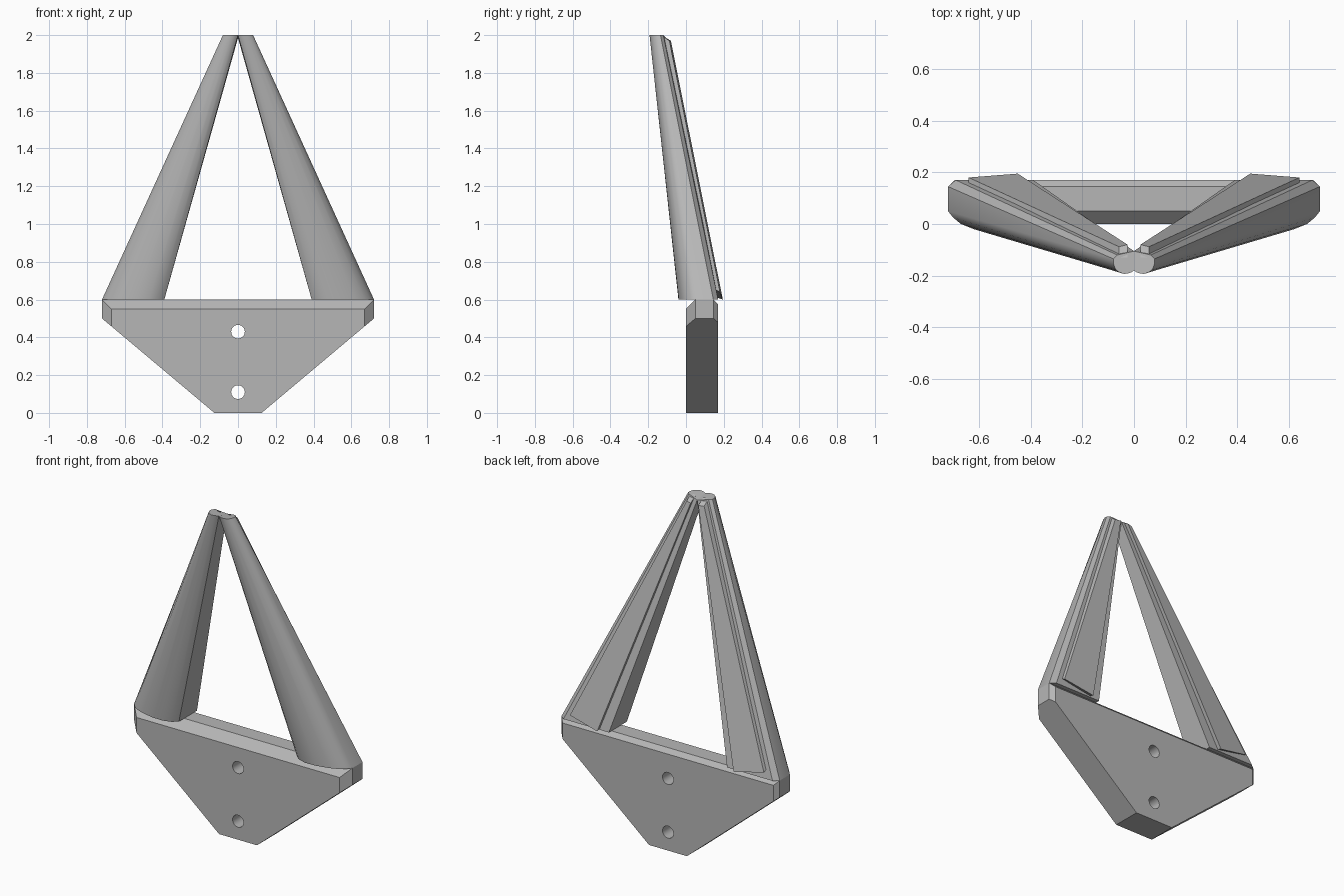
import bpy, bmesh
from math import radians

cube = bpy.data.objects.get("Cube")
if cube:
    bpy.data.objects.remove(cube, do_unlink=True)

grey = bpy.data.materials.new("matte grey")
grey.use_nodes = True
COLOUR = (0.47, 0.47, 0.47, 1)
grey.diffuse_color = COLOUR
grey.node_tree.nodes["Principled BSDF"].inputs["Base Color"].default_value = COLOUR


def make_object(name, bm):
    bmesh.ops.recalc_face_normals(bm, faces=bm.faces)
    mesh = bpy.data.meshes.new(name)
    bm.to_mesh(mesh)
    bm.free()
    mesh.materials.append(grey)
    obj = bpy.data.objects.new(name, mesh)
    bpy.context.collection.objects.link(obj)
    return obj


def activate(obj):
    bpy.ops.object.select_all(action="DESELECT")
    obj.select_set(True)
    bpy.context.view_layer.objects.active = obj


def apply_modifiers(obj):
    activate(obj)
    for mod in list(obj.modifiers):
        bpy.ops.object.modifier_apply(modifier=mod.name)


def loft(bottom, top):
    """Closed solid between two matching loops."""
    bm = bmesh.new()
    low = [bm.verts.new(p) for p in bottom]
    high = [bm.verts.new(p) for p in top]
    n = len(low)
    for i in range(n):
        j = (i + 1) % n
        bm.faces.new((low[i], low[j], high[j], high[i]))
    bm.faces.new(low)
    bm.faces.new(high)
    return bm


def mirrored(name, bm, angle):
    obj = make_object(name, bm)
    mod = obj.modifiers.new("Mirror", "MIRROR")
    mod.use_mirror_merge = False
    apply_modifiers(obj)
    bpy.ops.object.shade_smooth_by_angle(angle=radians(angle))
    return obj


# Base plate, with cut upper corners
DEPTH = 0.17
half = [(0.125, 0), (0.72, 0.5), (0.72, 0.6)]
outline = half + [(-x, z) for x, z in reversed(half)]
bm = loft([(x, 0, z) for x, z in outline], [(x, DEPTH, z) for x, z in outline])
for side_y, size in ((0, 0.05), (DEPTH, 0.025)):
    edges = [e for e in bm.edges
             if all(abs(v.co.x) > 0.71 and abs(v.co.y - side_y) < 0.001 for v in e.verts)]
    bmesh.ops.bevel(bm, geom=edges, offset=size, segments=1, affect="EDGES")
plate = make_object("base_plate", bm)

# Two screw holes through the plate
cutters = []
for z in (0.11, 0.43):
    bpy.ops.mesh.primitive_cylinder_add(vertices=32, radius=0.036, depth=1,
                                        location=(0, 0, z), rotation=(radians(90), 0, 0))
    cutter = bpy.context.object
    cutter.name = "hole_cutter"
    cutter.hide_render = True
    cutters.append(cutter)
    mod = plate.modifiers.new("Hole", "BOOLEAN")
    mod.operation = "DIFFERENCE"
    mod.solver = "EXACT"
    mod.object = cutter
apply_modifiers(plate)
bpy.ops.object.shade_smooth_by_angle(angle=radians(30))
for cutter in cutters:
    bpy.data.objects.remove(cutter, do_unlink=True)

# Leaning tapered legs: flat inside and back, rounded front
foot = [(0.39, 0.17), (0.39, 0), (0.42, -0.025), (0.47, -0.04), (0.54, -0.038),
        (0.62, -0.02), (0.67, 0), (0.7, 0.025), (0.72, 0.05), (0.72, 0.145), (0.69, 0.17)]
tip = [(0, -0.105), (0, -0.18), (0.01, -0.187), (0.025, -0.192), (0.04, -0.193),
       (0.055, -0.188), (0.067, -0.18), (0.075, -0.168), (0.08, -0.15), (0.08, -0.135),
       (0.065, -0.12)]
mirrored("legs", loft([(x, y, 0.6) for x, y in foot],
                      [(x, y, 2 - max(0, y + 0.12)) for x, y in tip]), 35)

# Raised rails along the backs of the legs
mirrored("back_rails", loft(
    [(0.45, 0.14, 0.62), (0.45, 0.195, 0.6), (0.64, 0.18, 0.64), (0.64, 0.14, 0.66)],
    [(0.025, -0.13, 2), (0.025, -0.08, 1.97), (0.058, -0.088, 1.97), (0.058, -0.13, 2)]), 20)
